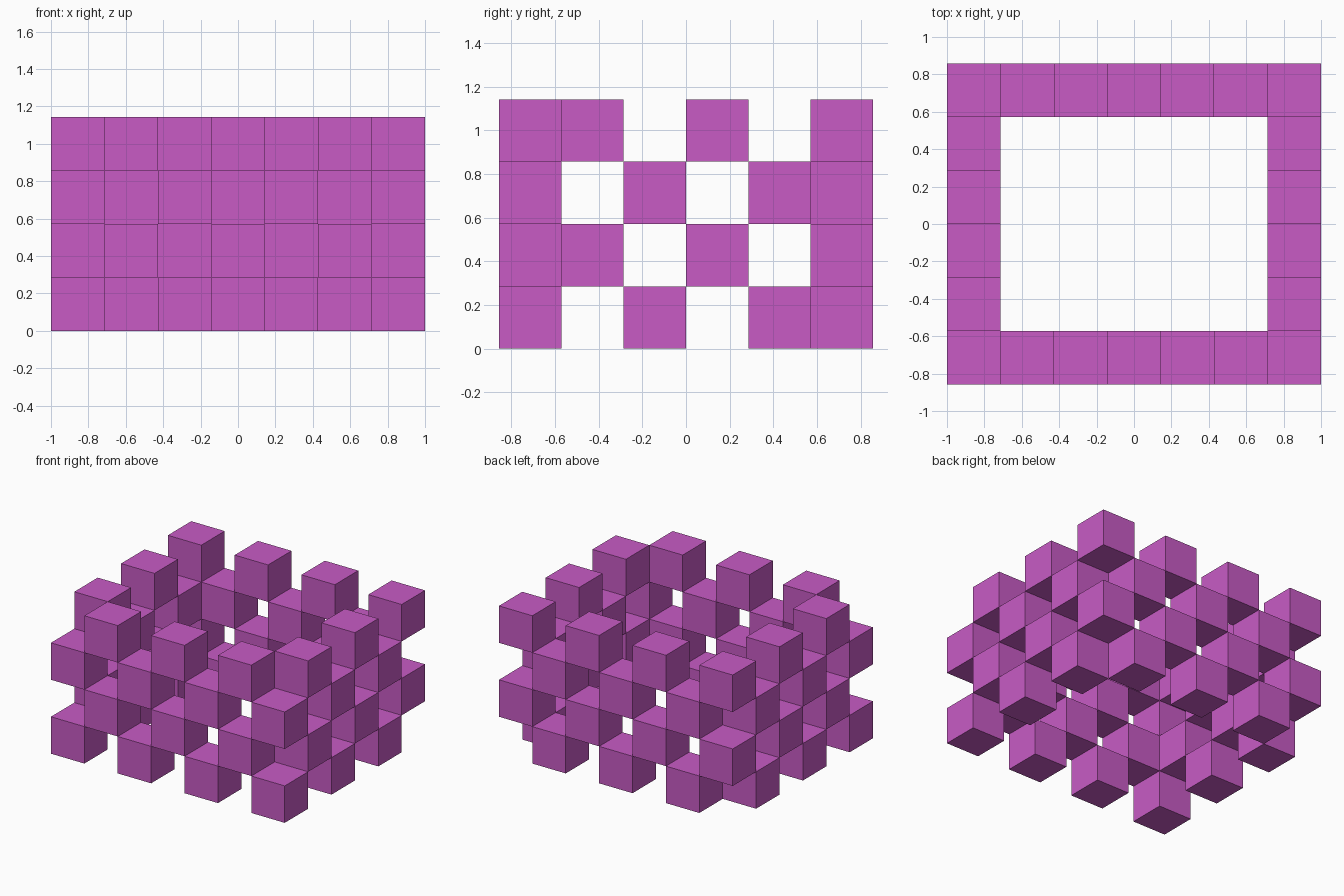
import bpy
import bmesh
from mathutils import Matrix

default = bpy.data.objects.get("Cube")
if default:
    bpy.data.objects.remove(default, do_unlink=True)

NX, NY, NZ = 7, 6, 4      # blocks along x, y and z
SIZE = 2 / NX             # edge of one block

magenta = bpy.data.materials.new("magenta")
magenta.use_nodes = True
colour = (0.58, 0.105, 0.56, 1)
magenta.diffuse_color = colour
magenta.node_tree.nodes["Principled BSDF"].inputs["Base Color"].default_value = colour


def build_wall(name, columns):
    """Stack blocks on the given (i, j) columns in a 3D checkerboard."""
    bm = bmesh.new()
    for i, j in columns:
        for k in range(NZ):
            if (i + j + k) % 2 == 0:
                centre = ((i + 0.5 - NX / 2) * SIZE,
                          (j + 0.5 - NY / 2) * SIZE,
                          (k + 0.5) * SIZE)
                bmesh.ops.create_cube(bm, size=SIZE, matrix=Matrix.Translation(centre))
    mesh = bpy.data.meshes.new(name)
    bm.to_mesh(mesh)
    bm.free()
    mesh.materials.append(magenta)
    bpy.context.collection.objects.link(bpy.data.objects.new(name, mesh))


# Long walls include the corners
build_wall("front_wall", [(i, 0) for i in range(NX)])
build_wall("back_wall", [(i, NY - 1) for i in range(NX)])

# Side walls fit between them
build_wall("right_wall", [(0, j) for j in range(1, NY - 1)])
build_wall("left_wall", [(NX - 1, j) for j in range(1, NY - 1)])
